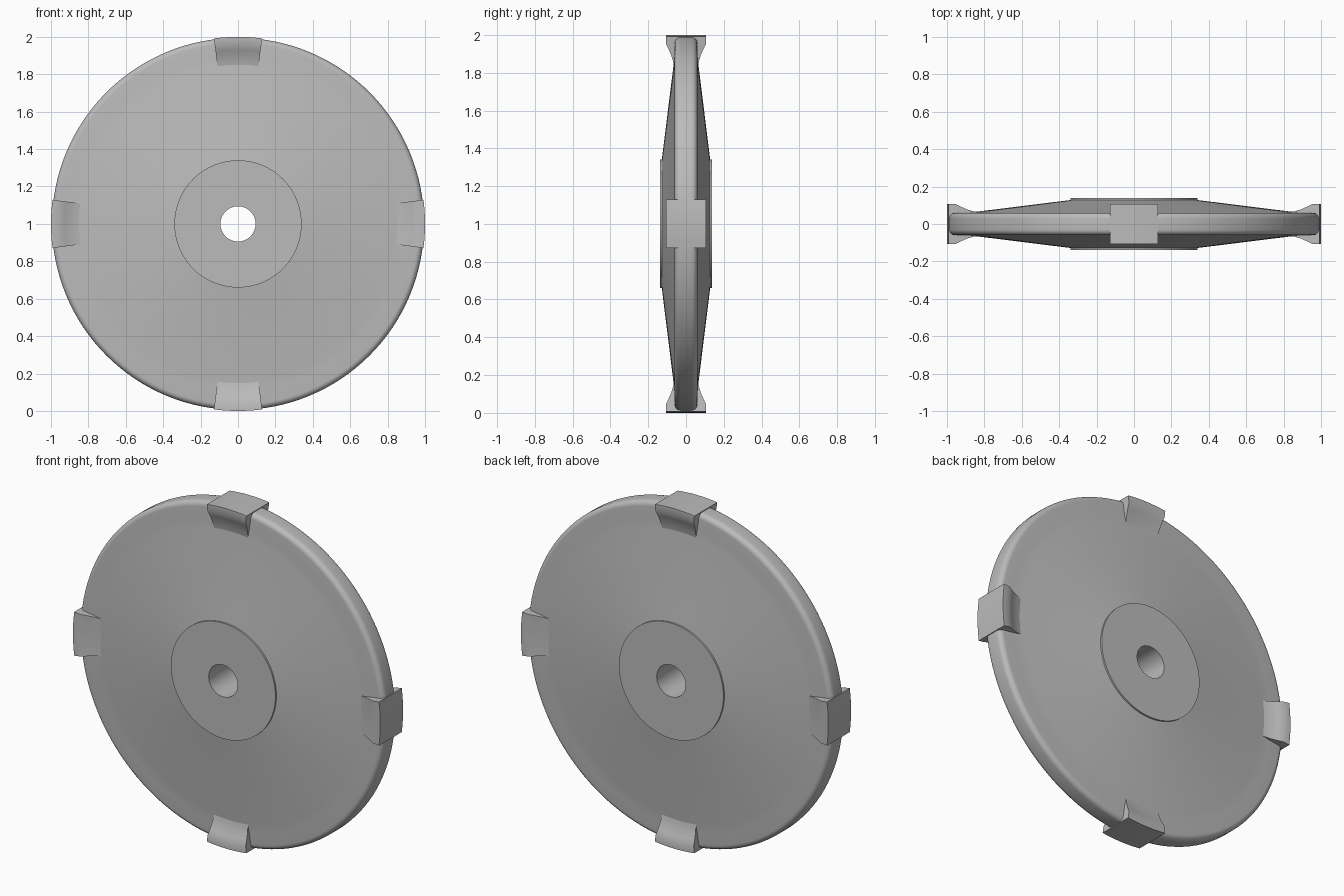
import bpy
import bmesh
import math

cube = bpy.data.objects.get("Cube")
if cube:
    bpy.data.objects.remove(cube, do_unlink=True)

steel = bpy.data.materials.new("grey steel")
steel.use_nodes = True
colour = (0.5, 0.5, 0.5, 1)
steel.diffuse_color = colour
steel.node_tree.nodes["Principled BSDF"].inputs["Base Color"].default_value = colour


def revolve(name, half_profile, start, sweep, steps):
    """Sweep a (radius, depth) outline, mirrored front to back, about the y axis."""
    outline = half_profile + [(r, -d) for r, d in reversed(half_profile)]
    full = sweep >= 360
    bm = bmesh.new()
    rings = []
    for i in range(steps if full else steps + 1):
        a = math.radians(start + sweep * i / steps)
        rings.append([bm.verts.new((r * math.sin(a), d, 1 + r * math.cos(a)))
                      for r, d in outline])
    n = len(outline)
    for i in range(steps):
        a, b = rings[i], rings[(i + 1) % len(rings)]
        for j in range(n):
            k = (j + 1) % n
            bm.faces.new((a[j], a[k], b[k], b[j]))
    if not full:
        bm.faces.new(rings[0])
        bm.faces.new(rings[-1])
    bmesh.ops.recalc_face_normals(bm, faces=bm.faces)
    mesh = bpy.data.meshes.new(name)
    bm.to_mesh(mesh)
    bm.free()
    mesh.materials.append(steel)
    obj = bpy.data.objects.new(name, mesh)
    bpy.context.collection.objects.link(obj)
    bpy.ops.object.select_all(action='DESELECT')
    obj.select_set(True)
    bpy.context.view_layer.objects.active = obj
    bpy.ops.object.shade_smooth_by_angle(angle=math.radians(30))
    return obj


# Wheel disc: bore, raised flat hub, tapering web and rounded rim
rim = [(0.965 + 0.03 * math.sin(t), 0.03 + 0.03 * math.cos(t))
       for t in (math.radians(15 * i) for i in range(7))]
web = [(0.094, 0.138), (0.34, 0.138), (0.34, 0.128), (0.84, 0.066), (0.90, 0.061)]
revolve("wheel_disc", web + rim, 0, 360, 128)

# Four flared teeth on the rim, with a concave inner slope
tooth = [(0.82, 0.03), (0.845, 0.064), (0.87, 0.069), (0.90, 0.078),
         (0.93, 0.091), (0.96, 0.106), (1.0, 0.106)]
for side, angle in (("top", 0), ("left", 90), ("bottom", 180), ("right", 270)):
    revolve(side + "_tooth", tooth, angle - 7.4, 14.8, 8)
